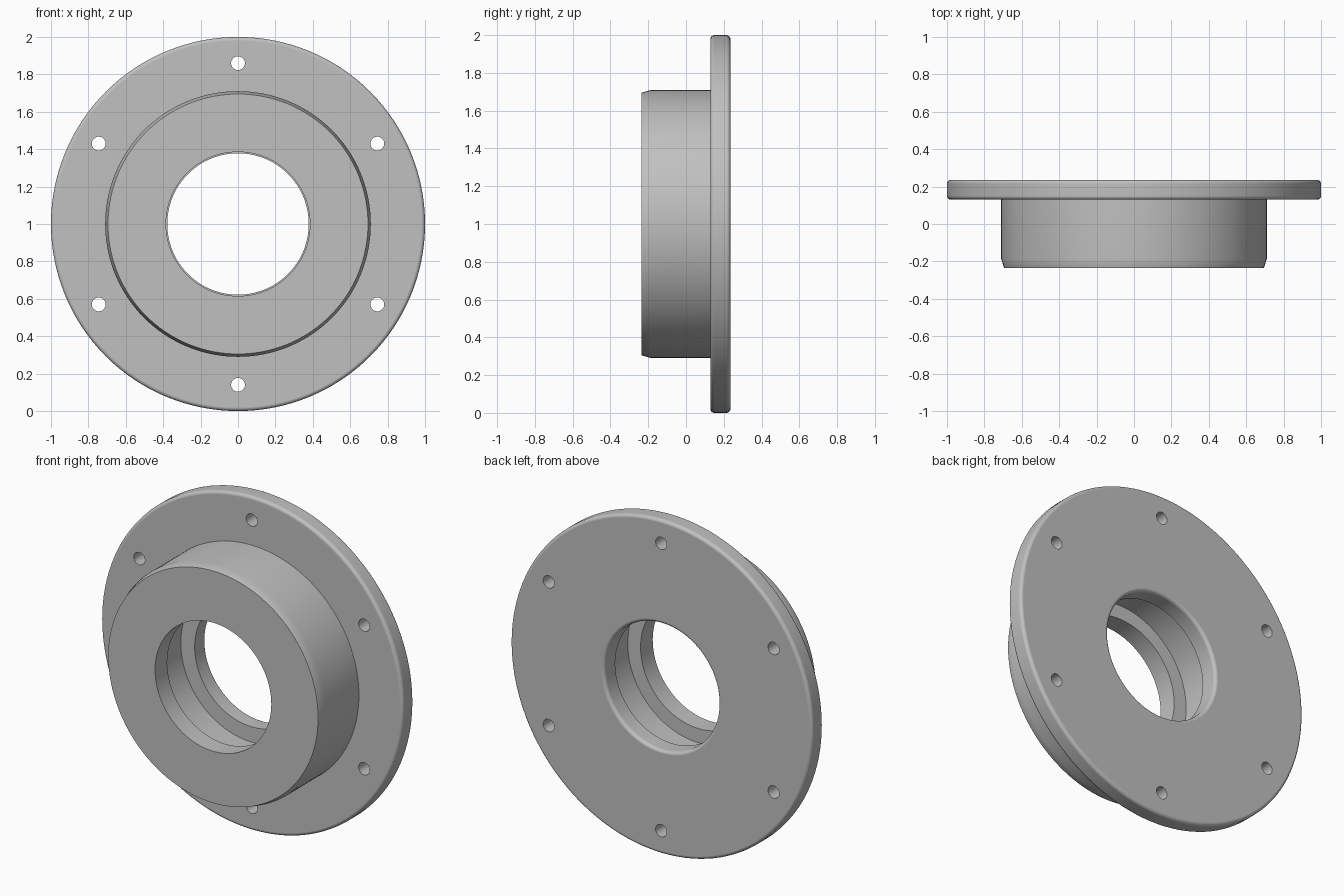
import bpy
import bmesh
from math import cos, sin, pi, radians
from mathutils import Matrix, Vector

cube = bpy.data.objects.get("Cube")
if cube:
    bpy.data.objects.remove(cube, do_unlink=True)

SEGMENTS = 128
CENTRE = Vector((0, 0, 1))
FRONT, BACK, FLANGE_FRONT = -0.235, 0.235, 0.13
FILLET = 0.02

steel = bpy.data.materials.new("plain_grey")
steel.use_nodes = True
grey = (0.53, 0.53, 0.53, 1)
steel.diffuse_color = grey
steel.node_tree.nodes["Principled BSDF"].inputs["Base Color"].default_value = grey


def make_object(name, bm):
    bmesh.ops.recalc_face_normals(bm, faces=bm.faces)
    mesh = bpy.data.meshes.new(name)
    bm.to_mesh(mesh)
    bm.free()
    mesh.materials.append(steel)
    obj = bpy.data.objects.new(name, mesh)
    bpy.context.collection.objects.link(obj)
    return obj


def fillet(radius, y, start, size=FILLET, steps=5):
    """Quarter arc of (radius, y) points about a centre, from a start angle."""
    angles = [radians(start + 90 * i / steps) for i in range(steps + 1)]
    return [(radius + size * cos(a), y + size * sin(a)) for a in angles]


def lathe(name, profile):
    """Turn a closed (radius, y) profile around the y axis."""
    bm = bmesh.new()
    verts = [bm.verts.new((r, y, 1)) for r, y in profile]
    edges = [bm.edges.new((v, verts[i - 1])) for i, v in enumerate(verts)]
    bmesh.ops.spin(bm, geom=verts + edges, cent=CENTRE, axis=(0, 1, 0),
                   angle=2 * pi, steps=SEGMENTS)
    bmesh.ops.remove_doubles(bm, verts=bm.verts, dist=0.0002)
    return make_object(name, bm)


# Hub with chamfered nose, rounded flange and a bore with a wide inner groove
profile = [(0.385, FRONT), (0.695, FRONT), (0.71, -0.185), (0.71, FLANGE_FRONT)]
profile += fillet(1 - FILLET, FLANGE_FRONT + FILLET, -90)
profile += fillet(1 - FILLET, BACK - FILLET, 0)
profile += fillet(0.378 + FILLET, BACK - FILLET, 90)
profile += [(0.378, FLANGE_FRONT), (0.47, FLANGE_FRONT), (0.47, -0.12), (0.385, -0.12)]
flange = lathe("flanged_hub", profile)

# Six bolt holes through the flange
bm = bmesh.new()
for i in range(6):
    a = radians(90 + 60 * i)
    place = Matrix.Translation((0.86 * cos(a), 0.18, 1 + 0.86 * sin(a)))
    bmesh.ops.create_cone(bm, cap_ends=True, segments=32, radius1=0.037,
                          radius2=0.037, depth=0.3,
                          matrix=place @ Matrix.Rotation(pi / 2, 4, "X"))
cutter = make_object("bolt_hole_cutter", bm)
cutter.hide_render = True

bpy.ops.object.select_all(action="DESELECT")
bpy.context.view_layer.objects.active = flange
flange.select_set(True)
holes = flange.modifiers.new("bolt_holes", "BOOLEAN")
holes.operation = "DIFFERENCE"
holes.solver = "EXACT"
holes.object = cutter
bpy.ops.object.modifier_apply(modifier=holes.name)
bpy.data.objects.remove(cutter, do_unlink=True)

# Smooth round walls, crisp edges and flat broad faces
bpy.ops.object.shade_smooth_by_angle(angle=radians(30))
weighted = flange.modifiers.new("flat_faces", "WEIGHTED_NORMAL")
weighted.keep_sharp = True
